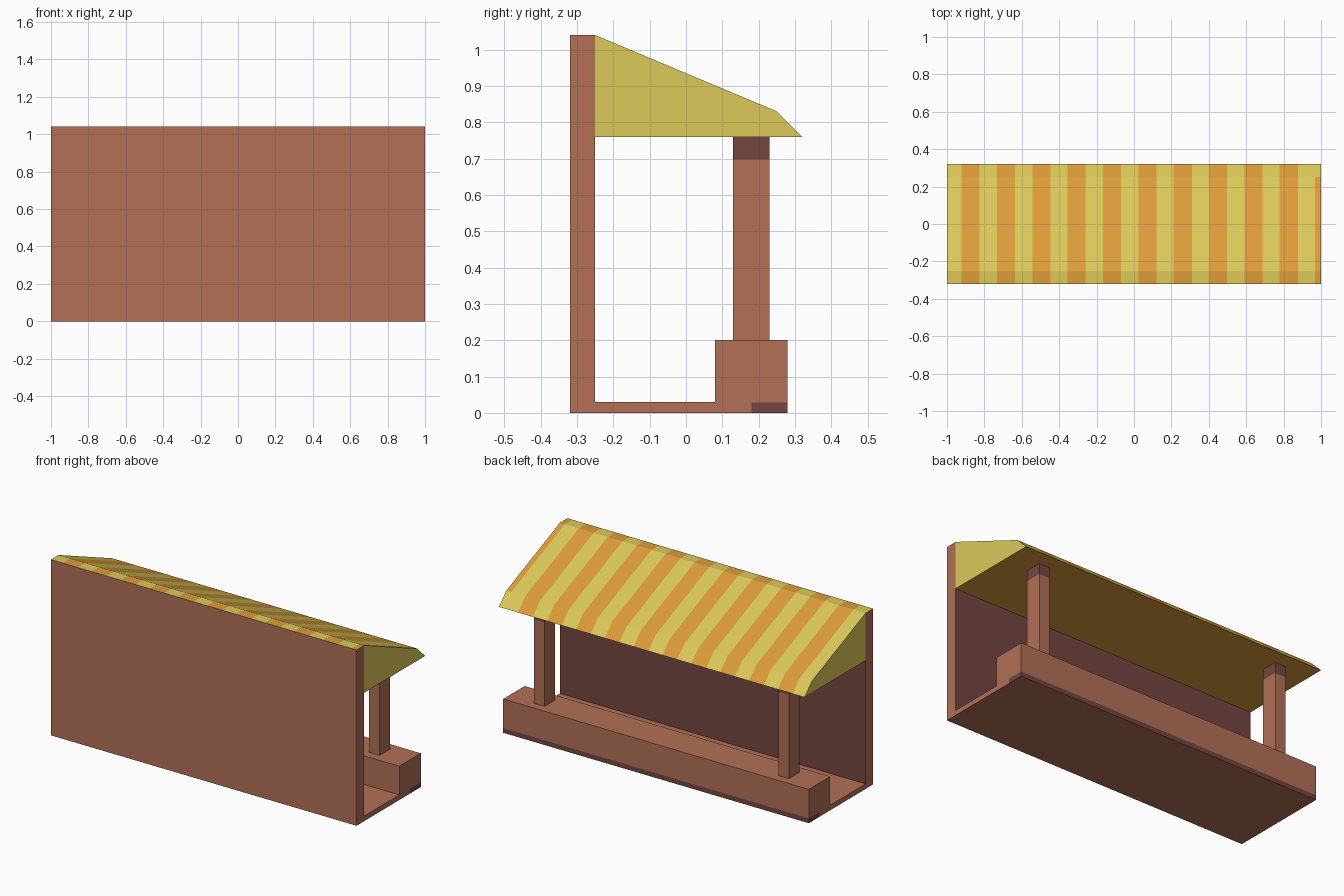
import bpy, bmesh
from mathutils import Vector

if "Cube" in bpy.data.objects:
    bpy.data.objects.remove(bpy.data.objects["Cube"])


def material(name, rgb):
    m = bpy.data.materials.new(name)
    lin = [((c / 255 + 0.055) / 1.055) ** 2.4 for c in rgb]
    m.diffuse_color = (*lin, 1)
    m.use_nodes = True
    m.node_tree.nodes["Principled BSDF"].inputs["Base Color"].default_value = m.diffuse_color
    return m


MATS = [material("wood_brown", (178, 112, 86)), material("dark_wood", (116, 69, 63)),
        material("awning_yellow", (220, 201, 90)), material("awning_orange", (221, 156, 58))]
WOOD, DARK, YELLOW, ORANGE = range(4)
X, Y, Z = Vector((1, 0, 0)), Vector((0, 1, 0)), Vector((0, 0, 1))


def extrude(name, profile, x0, x1, rule, cuts=()):
    """Extrude a (y, z) profile along x, cut it by planes, colour faces by rule."""
    bm = bmesh.new()
    a = [bm.verts.new((x0, y, z)) for y, z in profile]
    b = [bm.verts.new((x1, y, z)) for y, z in profile]
    bm.faces.new(a)
    bm.faces.new(b[::-1])
    n = len(profile)
    for i in range(n):
        j = (i + 1) % n
        bm.faces.new((a[i], b[i], b[j], a[j]))
    for axis, d in cuts:
        bmesh.ops.bisect_plane(bm, geom=bm.verts[:] + bm.edges[:] + bm.faces[:],
                               plane_co=axis * d, plane_no=axis)
    bmesh.ops.recalc_face_normals(bm, faces=bm.faces[:])
    bm.normal_update()
    for f in bm.faces:
        f.material_index = rule(f.calc_center_median(), f.normal)
    me = bpy.data.meshes.new(name)
    bm.to_mesh(me)
    bm.free()
    for m in MATS:
        me.materials.append(m)
    ob = bpy.data.objects.new(name, me)
    bpy.context.collection.objects.link(ob)
    return ob


def rect(y0, y1, z0, z1):
    return [(y0, z0), (y1, z0), (y1, z1), (y0, z1)]


# Stripe layout along x, shared by the roof and the wall top
START, PERIOD, WIDTH = -0.922, 0.189, 0.097
EDGES = [(X, START + PERIOD * i + w) for i in range(11) for w in (0, WIDTH)
         if START + PERIOD * i + w < 0.999]


def stripe(x):
    return ORANGE if (x - START) % PERIOD < WIDTH and x > START else YELLOW


def wall_rule(c, n):
    if n.z > 0.5:
        return stripe(c.x)
    return DARK if n.y > 0.5 else WOOD


def roof_rule(c, n):
    if n.z < -0.5:
        return ORANGE
    if n.z < 0.3 or (c.y > 0.25 and c.x > 0.95):
        return YELLOW
    return stripe(c.x)


def counter_rule(c, n):
    low = c.z < 0.03 and abs(n.z) < 0.5
    return DARK if low and (n.y > 0.5 or (abs(n.x) > 0.5 and c.y > 0.18)) else WOOD


# Back wall, floor and counter
extrude("back_wall", rect(-0.32, -0.25, 0, 1.04), -1, 1, wall_rule, EDGES)
extrude("floor", rect(-0.25, 0.08, 0, 0.03), -1, 1, lambda c, n: WOOD)
extrude("counter", rect(0.08, 0.28, 0, 0.2), -1, 1, counter_rule, [(Z, 0.028), (Y, 0.18)])

# Striped awning roof
extrude("roof", [(-0.25, 0.76), (0.32, 0.76), (0.25, 0.83), (-0.25, 1.04)],
        -1, 1, roof_rule, EDGES)

# Two posts with dark tops
for side, x in (("left", -0.8), ("right", 0.8)):
    extrude(side + "_post", rect(0.13, 0.23, 0.2, 0.76), x - 0.035, x + 0.035,
            lambda c, n: DARK if c.z > 0.7 and abs(n.z) < 0.5 else WOOD, [(Z, 0.697)])
